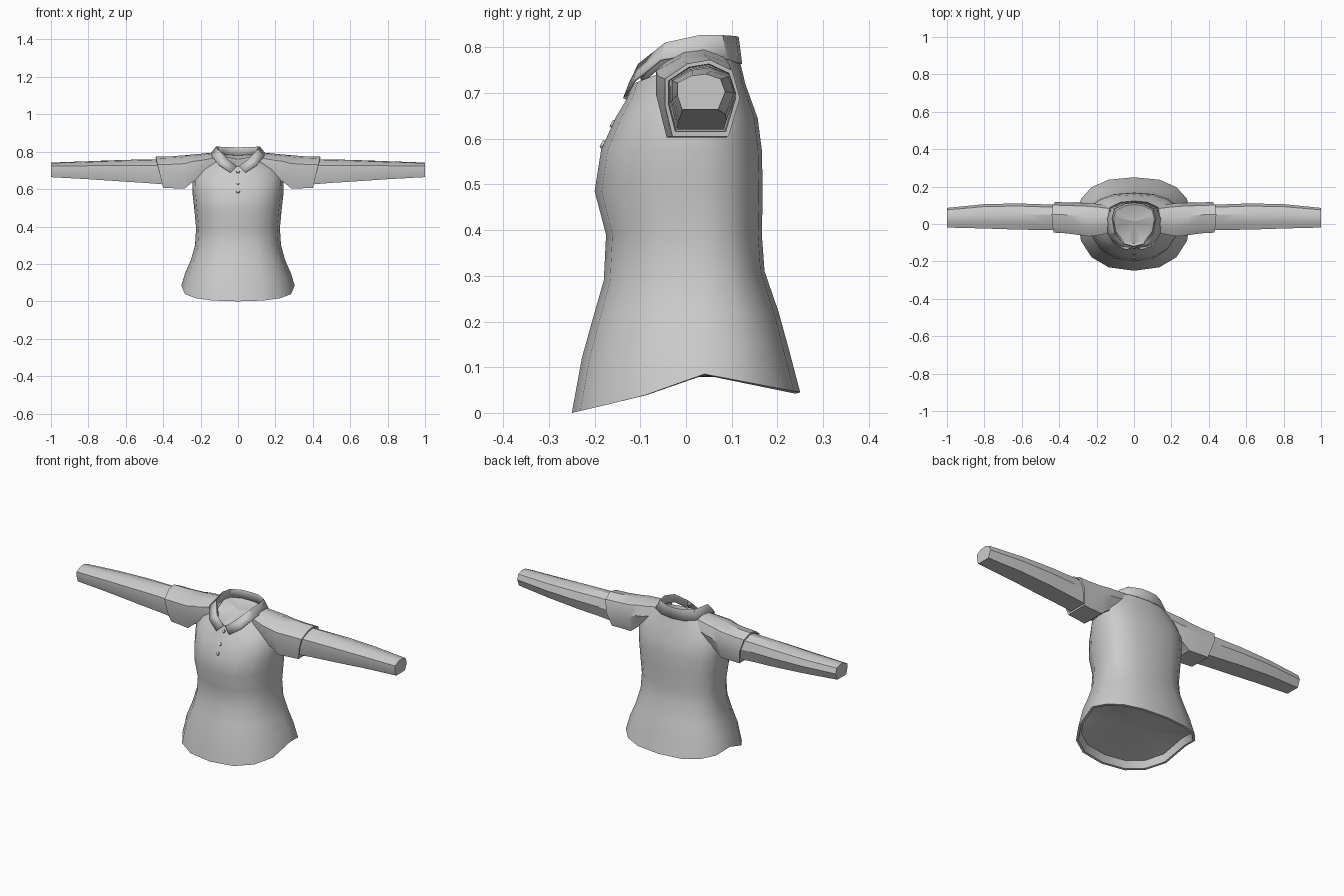
import bpy, bmesh, math
from mathutils import Vector

grey = bpy.data.materials.new("plain grey cloth")
grey.diffuse_color = (0.6, 0.6, 0.6, 1)


def finish(name, bm, angle=35):
    bmesh.ops.recalc_face_normals(bm, faces=bm.faces)
    me = bpy.data.meshes.new(name)
    bm.to_mesh(me)
    bm.free()
    me.materials.append(grey)
    for p in me.polygons:
        p.use_smooth = True
    me.set_sharp_from_angle(angle=math.radians(angle))
    ob = bpy.data.objects.new(name, me)
    bpy.context.collection.objects.link(ob)
    return ob


def loft(name, rings, fan=False, angle=35):
    """Closed skin through a list of equal-length point rings, capped at both ends."""
    bm = bmesh.new()
    loops = [[bm.verts.new(p) for p in r] for r in rings]
    n = len(loops[0])
    for a, b in zip(loops, loops[1:]):
        for i in range(n):
            j = (i + 1) % n
            bm.faces.new((a[i], a[j], b[j], b[i]))
    for end in (loops[0], loops[-1]):
        if fan:
            c = sum((v.co for v in end), Vector()) / n
            cv = bm.verts.new(c)
            for i in range(n):
                bm.faces.new((end[i], end[(i + 1) % n], cv))
        else:
            bm.faces.new(end)
    return finish(name, bm, angle)


def mirror(ob):
    m = ob.modifiers.new("mirror", 'MIRROR')
    m.use_axis = (True, False, False)
    return ob


# Torso: half width, front y, back y, z at front / side / back, squareness
def body_ring(hw, front, back, zf, zs, zb, sq=2.4, yc=0.04, n=16):
    pts = []
    for i in range(n):
        a = 2 * math.pi * i / n
        c, s = (math.copysign(abs(f) ** (2 / sq), f) for f in (math.cos(a), math.sin(a)))
        y = yc + s * ((back - yc) if s > 0 else (yc - front))
        t = abs(s) if s > 0 else 0.55 * abs(s) + 0.45 * abs(s) ** 0.5
        z = zs + t * ((zb if s > 0 else zf) - zs)
        pts.append((hw * c, y, z))
    return pts


loft("torso", [body_ring(*r) for r in (
    (0.277, -0.225, 0.225, 0.04, 0.12, 0.08),     # recessed underside
    (0.29, -0.24, 0.24, 0.003, 0.083, 0.042),     # hem inner edge
    (0.303, -0.25, 0.25, 0.0, 0.085, 0.045),      # hem outer edge
    (0.283, -0.228, 0.225, 0.12, 0.15, 0.14),
    (0.252, -0.203, 0.203, 0.21, 0.22, 0.22),
    (0.23, -0.18, 0.172, 0.29, 0.30, 0.31),
    (0.224, -0.175, 0.166, 0.39, 0.39, 0.39),
    (0.233, -0.2, 0.168, 0.485, 0.485, 0.485),
    (0.243, -0.186, 0.166, 0.575, 0.575, 0.575),
    (0.245, -0.155, 0.157, 0.645, 0.655, 0.645),
    (0.215, -0.128, 0.13, 0.69, 0.735, 0.72, 2.2),
    (0.135, -0.118, 0.115, 0.72, 0.797, 0.782, 2),   # neckline
    (0.113, -0.105, 0.102, 0.715, 0.785, 0.775, 2),  # inside the neck
)], fan=True)

# Arm cross-section in a unit box (y, z), fitted to a box at each x
SECTION = ((0, 0.75), (0.3, 0.95), (0.6, 1), (0.9, 0.86),
           (1, 0.5), (0.85, 0), (0.1, 0), (0, 0.4))


def arm_ring(x, y0, y1, z0, z1, tilt=0.0):
    return [(x + tilt * (v - 0.5), y0 + u * (y1 - y0), z0 + v * (z1 - z0))
            for u, v in SECTION]


mirror(loft("short_sleeve", [arm_ring(*r) for r in (
    (0.12, -0.045, 0.095, 0.68, 0.797),
    (0.20, -0.062, 0.108, 0.645, 0.789),
    (0.24, -0.066, 0.112, 0.64, 0.785),
    (0.285, -0.06, 0.114, 0.603, 0.781),
    (0.36, -0.05, 0.115, 0.605, 0.775),
    (0.42, -0.046, 0.118, 0.605, 0.773, 0.04),
    (0.42, -0.038, 0.109, 0.616, 0.764, 0.04),
    (0.39, -0.036, 0.107, 0.62, 0.762, 0.04),
)]))

mirror(loft("long_undersleeve", [arm_ring(*r) for r in (
    (0.36, -0.034, 0.104, 0.622, 0.76),
    (0.48, -0.032, 0.105, 0.632, 0.759),
    (0.62, -0.03, 0.11, 0.641, 0.756),
    (0.80, -0.024, 0.106, 0.653, 0.749),
    (1.00, -0.019, 0.086, 0.664, 0.742),
)], angle=28))

# Folded collar: inner top edge and outer lower edge, front to back
INNER = ((0.006, -0.122, 0.722), (0.06, -0.103, 0.762), (0.105, -0.045, 0.808),
         (0.118, 0.03, 0.824), (0.105, 0.08, 0.824), (0.05, 0.109, 0.822), (0, 0.115, 0.82))
OUTER = ((0.04, -0.135, 0.688), (0.1, -0.113, 0.727), (0.138, -0.055, 0.773),
         (0.146, 0.03, 0.787), (0.128, 0.087, 0.775), (0.07, 0.114, 0.766), (0, 0.12, 0.764))
bm = bmesh.new()
ins = [bm.verts.new(p) for p in INNER]
outs = [bm.verts.new(p) for p in OUTER]
base = [bm.verts.new((p[0] * 0.95, p[1] * 0.93, p[2] - 0.04)) for p in INNER[1:]]
for i in range(len(ins) - 1):
    bm.faces.new((ins[i], ins[i + 1], outs[i + 1], outs[i]))
    if i:   # standing band inside the fold
        bm.faces.new((ins[i + 1], ins[i], base[i - 1], base[i]))
collar = mirror(finish("collar", bm))
collar.modifiers["mirror"].merge_threshold = 0.002
sol = collar.modifiers.new("thickness", 'SOLIDIFY')
sol.thickness = 0.006
sol.offset = 0

# Flat buttons down the front
for y, z in ((-0.129, 0.695), (-0.161, 0.633), (-0.183, 0.588)):
    bm = bmesh.new()
    bmesh.ops.create_cone(bm, cap_ends=True, segments=10, radius1=0.01, radius2=0.008, depth=0.006)
    ob = finish("button", bm)
    ob.location = (0, y, z)
    ob.rotation_euler = (math.radians(62), 0, 0)
